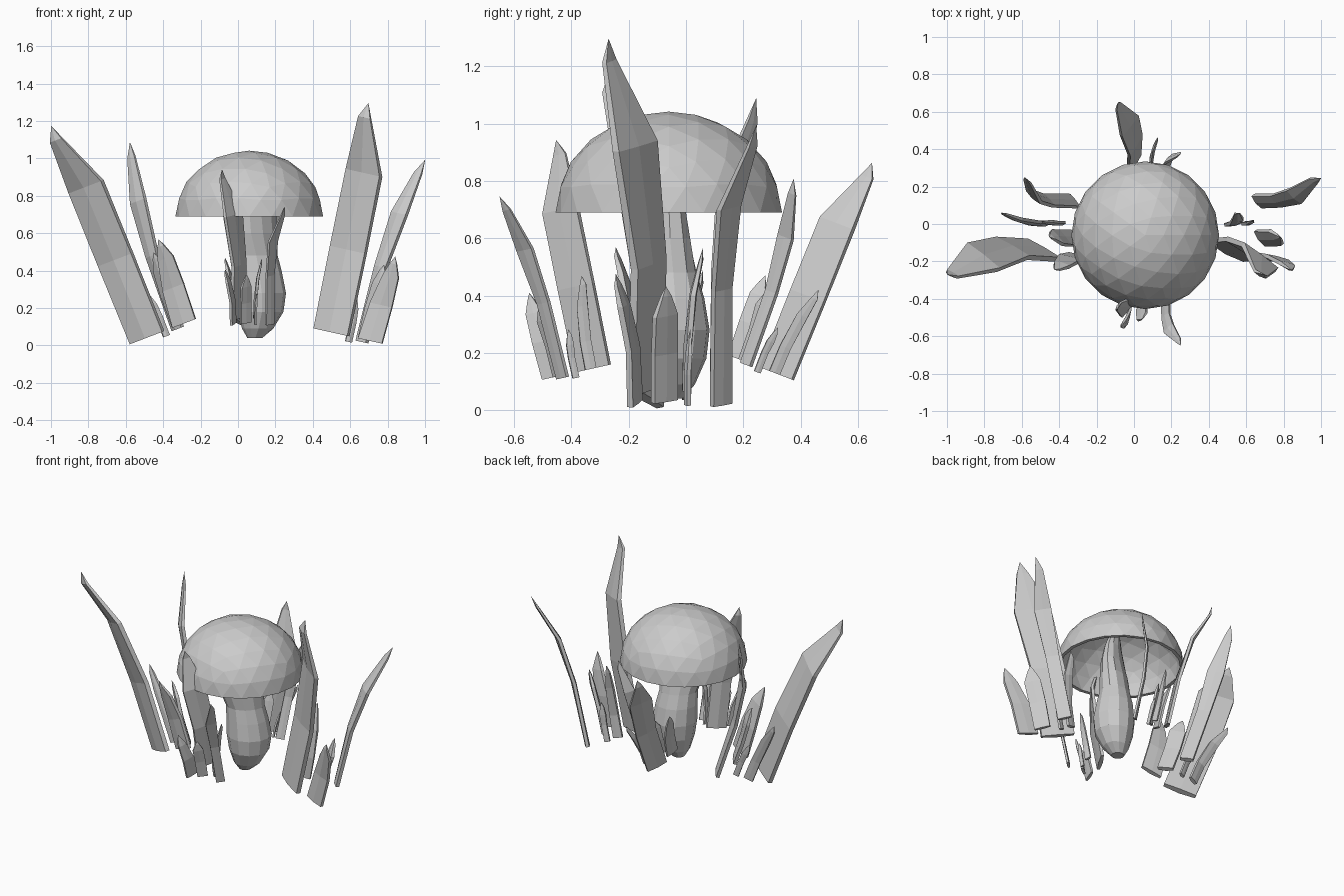
import bpy, bmesh, math
from mathutils import Vector, Matrix

if "Cube" in bpy.data.objects:
    bpy.data.objects.remove(bpy.data.objects["Cube"])


def make_object(name, bm):
    bmesh.ops.recalc_face_normals(bm, faces=bm.faces)
    mesh = bpy.data.meshes.new(name)
    bm.to_mesh(mesh)
    bm.free()
    ob = bpy.data.objects.new(name, mesh)
    bpy.context.collection.objects.link(ob)
    return ob


def loft(bm, rings, cap_end=True):
    """Skin a list of equal-sized point rings and close the ends."""
    rows = [[bm.verts.new(p) for p in ring] for ring in rings]
    n = len(rows[0])
    for a, b in zip(rows, rows[1:]):
        for i in range(n):
            j = (i + 1) % n
            bm.faces.new((a[i], a[j], b[j], b[i]))
    bm.faces.new(rows[0][::-1])
    if cap_end:
        bm.faces.new(rows[-1])
    return rows


def add_blade(bm, sections, tip, thick):
    """Bent grass blade: sections are (z, left xy, right xy)."""
    rings = []
    for k, (z, l, r) in enumerate(sections):
        left, right = Vector((*l, z)), Vector((*r, z))
        across = (right - left).normalized()
        n = Vector((-across.y, across.x, 0))
        mid = (left + right) / 2
        t = thick * (0.6 if k == len(sections) - 1 else 1)
        rings.append([left - n * t * .4, mid - n * t * .7, right - n * t * .4,
                      right + n * t * .4, mid + n * t * .5, left + n * t * .4])
    top = loft(bm, rings, cap_end=False)[-1]
    point = bm.verts.new(tip)
    for i in range(6):
        bm.faces.new((top[i], top[(i + 1) % 6], point))


# One tuft of grass: (sections, tip, thickness)
BLADES = {
    "tall_blade": ([(0, (-.185, -.09), (0, -.19)), (.45, (-.195, -.08), (-.005, -.18)),
                    (.87, (-.20, -.11), (-.015, -.245)), (1.16, (-.2, -.25), (-.135, -.285))],
                   (-.165, -.27, 1.24), .035),
    "bent_blade": ([(-.015, (.05, .155), (.105, .09)), (.4, (.06, .155), (.12, .095)),
                    (.7, (.085, .185), (.165, .115)), (.93, (.155, .245), (.195, .215))],
                   (.197, .245, 1.01), .026),
    "short_blade": ([(0, (.06, -.035), (.12, -.115)), (.17, (.06, -.035), (.125, -.115)),
                     (.31, (.07, -.035), (.14, -.11)), (.38, (.09, -.055), (.12, -.085))],
                    (.103, -.07, .415), .026),
    "side_blade": ([(0, (.055, -.16), (.185, -.195)), (.2, (.075, -.17), (.195, -.2)),
                    (.36, (.11, -.205), (.195, -.23)), (.43, (.135, -.23), (.17, -.245))],
                   (.153, -.245, .47), .026),
    "slim_blade": ([(0, (-.11, -.005), (-.05, .01)), (.15, (-.115, 0), (-.055, .01)),
                    (.34, (-.14, .03), (-.08, .025)), (.45, (-.155, .055), (-.12, .05))],
                   (-.141, .06, .5), .022),
    "tiny_blade": ([(-.03, (-.01, 0), (.025, .01)), (.08, (-.01, 0), (.025, .01)),
                    (.15, (-.02, .005), (.02, .015)), (.2, (-.02, .01), (.005, .015))],
                   (-.01, .015, .235), .018),
}

# Two tilted tufts left and right, the same pair turned and scaled for back and front
left = Matrix.Translation((-.40, 0, .075)) @ Matrix.Rotation(math.radians(-21), 4, 'Y')
right = Matrix.Translation((.59, 0, .05)) @ Matrix.Rotation(math.radians(12.5), 4, 'Y')
turn = (Matrix.Translation((.09, 0, .1)) @ Matrix.Rotation(math.radians(-90), 4, 'Z')
        @ Matrix.Scale(.65, 4))
TUFTS = {"left": left, "right": right, "back": turn @ left, "front": turn @ right}
for side, matrix in TUFTS.items():
    for name, (sections, tip, thick) in BLADES.items():
        bm = bmesh.new()
        add_blade(bm, sections, tip, thick)
        bm.transform(matrix)
        make_object(f"{side}_{name}", bm)

# Mushroom cap: hollow low-poly half sphere, outer and inner skins joined at the rim
bm = bmesh.new()
for radius in (.395, .372):
    ball = bmesh.ops.create_icosphere(bm, subdivisions=3, radius=radius)["verts"]
bmesh.ops.bisect_plane(bm, geom=bm.verts[:] + bm.edges[:] + bm.faces[:], dist=.001,
                       plane_co=(0, 0, 0), plane_no=(0, 0, 1))
bmesh.ops.delete(bm, geom=[f for f in bm.faces if f.calc_center_median().z < .002],
                 context='FACES')
edge_loop = [e for e in bm.edges if e.is_boundary]
outer = [v for v in {v for e in edge_loop for v in e.verts} if v.co.length > .378]
inner = [v for v in {v for e in edge_loop for v in e.verts} if v.co.length <= .378]
pair = {v: min(inner, key=lambda w: (w.co - v.co).length) for v in outer}
for e in edge_loop:
    a, b = e.verts
    if a in pair and b in pair and pair[a] != pair[b]:
        bm.faces.new((a, b, pair[b], pair[a]))
bm.transform(Matrix.Translation((.06, -.06, .69)) @ Matrix.Diagonal((1, 1, .89, 1)))
make_object("mushroom_cap", bm)

# Mushroom stem: bulging, flattened towards the top
PROFILE = [(.09, -.05, .04, .04, .04), (.105, -.05, .09, .085, .08),
           (.12, -.05, .18, .125, .12), (.12, -.05, .28, .14, .13),
           (.11, -.055, .39, .13, .115), (.10, -.065, .48, .12, .095),
           (.085, -.09, .6, .14, .085), (.085, -.10, .7, .14, .07),
           (.085, -.10, .82, .10, .05), (.08, -.09, .93, .04, .03)]
spin = Matrix.Rotation(math.radians(35), 3, 'Z')
bm = bmesh.new()
loft(bm, [[Vector((x, y, z)) + spin @ Vector((r * math.cos(a), s * math.sin(a), 0))
           for a in (math.tau * i / 12 for i in range(12))] for x, y, z, r, s in PROFILE])
make_object("mushroom_stem", bm)
